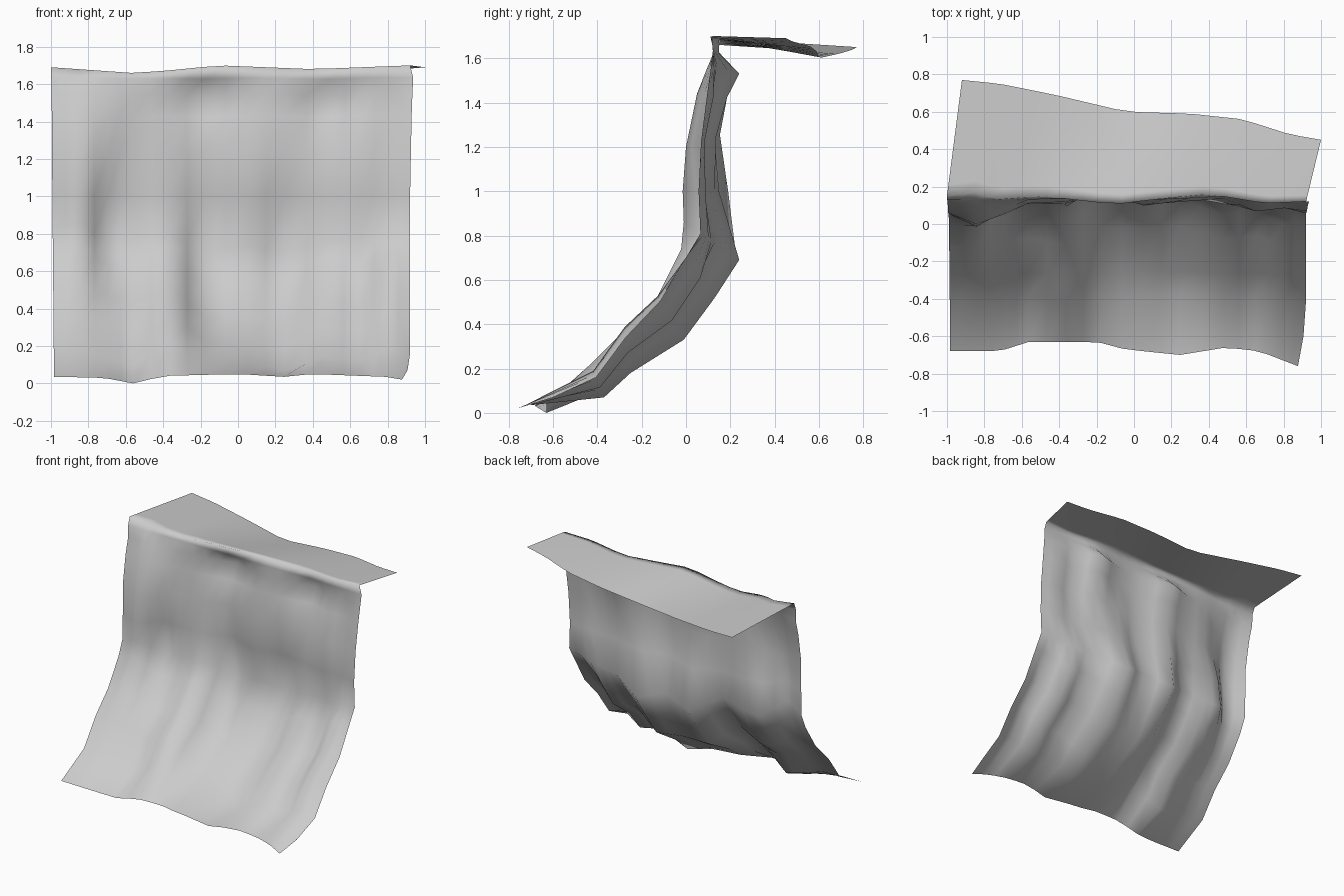
import bpy, bmesh


def curve(points, x):
    """Linear lookup of a value in a list of (x, value) pairs."""
    if x <= points[0][0]:
        return points[0][1]
    for (x0, v0), (x1, v1) in zip(points, points[1:]):
        if x <= x1:
            return v0 + (v1 - v0) * (x - x0) / (x1 - x0)
    return points[-1][1]


# Front-most and rear-most side profiles (y, z), from toe to just below crest
FRONT = [(-.43, .22), (-.28, .41), (-.14, .55), (-.03, .75), (-.01, .86),
         (-.015, 1.0), (0, 1.2), (.05, 1.44), (.08, 1.56), (.1, 1.64)]
REAR = [(-.37, .07), (-.25, .18), (-.01, .33), (.13, .52), (.24, .69),
        (.19, 1.0), (.17, 1.26), (.20, 1.42), (.24, 1.53), (.17, 1.62)]

# Depth of the folds: 0 = front profile, 1 = rear profile (per x, per height)
FOLD_X = [-1, -.85, -.7, -.57, -.37, -.18, .05, .25, .48, .65, .8, .92]
FOLDS = {
    0: [.3, .3, .6, .8, 0., .6, .7, 1., .5, .7, .2, .4],
    1: [.2, .2, .35, .5, .15, .8, .9, 1., .5, .6, .1, .3],
    2: [.15, .1, .4, .5, .2, .9, .9, 1., .45, .6, .1, .2],
    3: [.2, .05, .5, .55, .3, .95, .8, 1., .5, .6, .2, .2],
    4: [.25, 0., .6, .55, .4, .95, .7, 1., .6, .5, .4, .3],
    5: [.35, 0., .6, .6, .6, 1., .55, .8, .6, .45, .5, .35],
    6: [.35, 0., .3, .65, .7, .9, .6, .7, .8, .4, .5, .4],
    7: [.3, 0., .2, .5, .6, .9, .5, .5, .9, .4, .5, .3],
    8: [.3, .1, .2, .3, .5, 1., .4, .4, 1., .4, .3, .2],
    9: [.4, .4, .4, .5, .5, .6, .4, .5, .7, .4, .3, .3],
}


def fold_depth(x, row):
    return curve(list(zip(FOLD_X, FOLDS[row])), x)


# Border lines as functions of x
TOE_Y = [(-1, -.68), (-.73, -.68), (-.57, -.63), (-.2, -.63), (-.05, -.67),
         (.25, -.7), (.5, -.66), (.68, -.68), (.89, -.76), (.92, -.6)]
TOE_Z = [(-1, .035), (-.73, .03), (-.57, 0), (-.4, .04), (0, .05),
         (.25, .035), (.4, .05), (.8, .035), (.89, .02), (.92, .07)]
CREST_Y = [(-1, .15), (-.85, .17), (-.73, .13), (-.5, .15), (-.1, .105),
           (.1, .13), (.4, .16), (.7, .11), (.92, .12)]
CREST_Z = [(-1, 1.69), (-.57, 1.66), (-.4, 1.67), (-.1, 1.7), (.4, 1.68), (.92, 1.70)]
BACK_Y = [(-1, .77), (-.8, .75), (-.5, .69), (-.12, .6), (.22, .59),
          (.5, .56), (.75, .48), (.92, .45)]
BACK_Z = [(-1, 1.65), (-.5, 1.62), (-.12, 1.6), (.22, 1.63), (.92, 1.69)]

# Outer column positions: fold lines, their midpoints and the toe corner
COLUMNS = sorted(FOLD_X + [(a + b) / 2 for a, b in zip(FOLD_X, FOLD_X[1:])] + [.89])

# Draped sheet: sloping toe, upright wall and flat top flap
bm = bmesh.new()
grid = []
for x in COLUMNS:
    col = [(x * .985, curve(TOE_Y, x), curve(TOE_Z, x))]
    for row, (f, r) in enumerate(zip(FRONT, REAR)):
        t = fold_depth(x, row)
        # the right border flares outward below the crest
        flare = .02 * max(0, x) ** 2 * max(0, row - 5) / 4
        sx = x + flare if x > 0 else x * (.985 + .0015 * row)
        col.append((sx, f[0] + (r[0] - f[0]) * t, f[1] + (r[1] - f[1]) * t))
    cy, cz = curve(CREST_Y, x), curve(CREST_Z, x)
    by, bz = curve(BACK_Y, x), curve(BACK_Z, x)
    bx = min(x + .08, 1)              # flap skews to the right at the back
    for k in (0, .1, .4, .7, 1):
        col.append((x + (bx - x) * k, cy + (by - cy) * k, cz + (bz - cz) * k))
    grid.append([bm.verts.new(p) for p in col])

for a, b in zip(grid, grid[1:]):
    for i in range(len(a) - 1):
        bm.faces.new((a[i], b[i], b[i + 1], a[i + 1])).smooth = True

mesh = bpy.data.meshes.new("draped_sheet")
bm.to_mesh(mesh)
bm.free()
sheet = bpy.data.objects.new("draped_sheet", mesh)
bpy.context.collection.objects.link(sheet)
